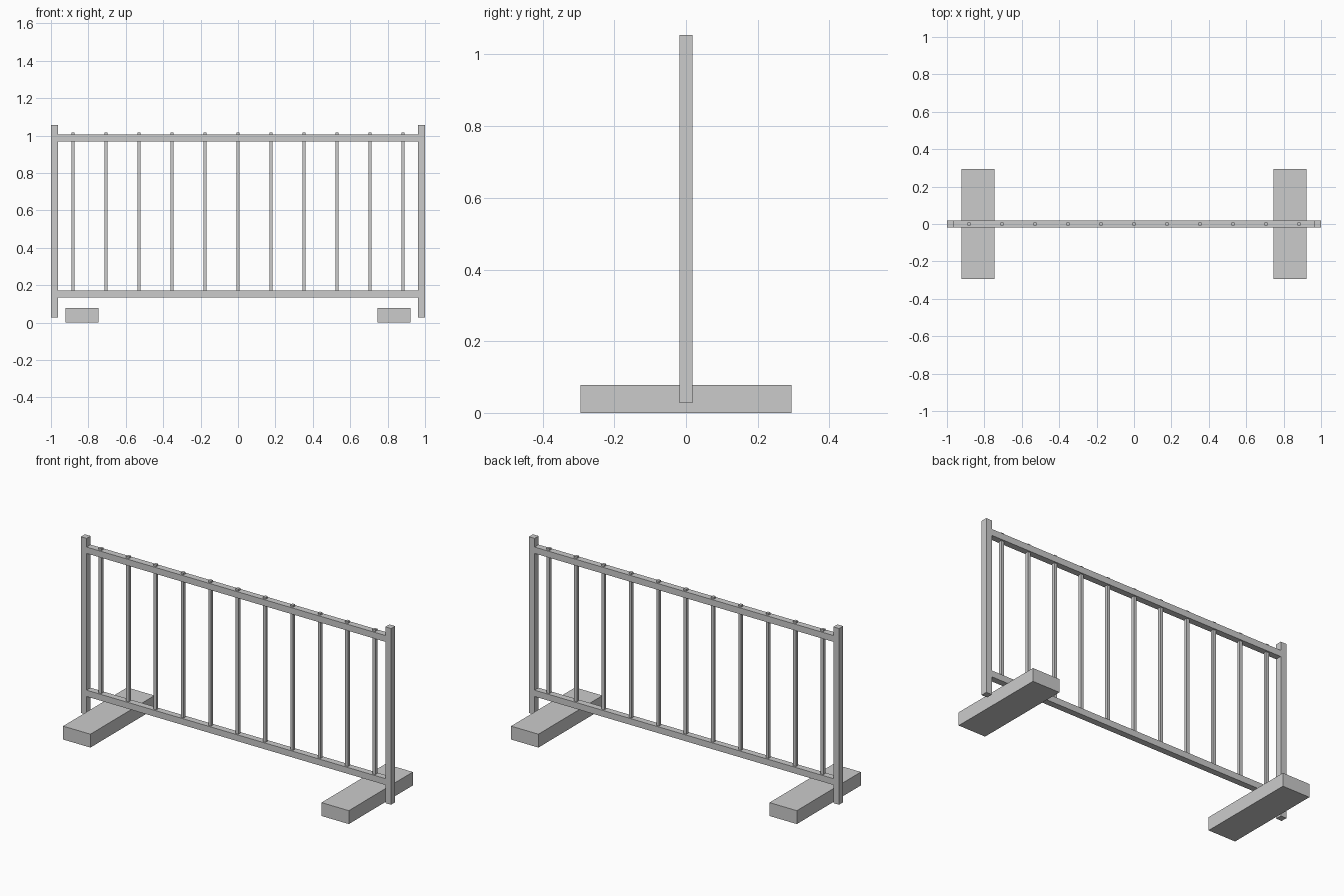
import bpy

if "Cube" in bpy.data.objects:
    bpy.data.objects.remove(bpy.data.objects["Cube"])


def box(name, x, y, z):
    """Add a box spanning the given (min, max) ranges."""
    bpy.ops.mesh.primitive_cube_add(size=1)
    ob = bpy.context.object
    ob.name = name
    ob.location = [(a + b) / 2 for a, b in (x, y, z)]
    ob.scale = [b - a for a, b in (x, y, z)]
    bpy.ops.object.transform_apply(location=True, rotation=False, scale=True)
    return ob


T = 0.0185  # half thickness of posts and rails
B = 0.009   # half thickness of bars

# End posts and ground blocks
for side, s in (("left", -1), ("right", 1)):
    cx = s * (1 - T)
    box(f"{side}_post", (cx - T, cx + T), (-T, T), (0.028, 1.055))
    fx = s * 0.833
    box(f"{side}_foot_block", (fx - 0.088, fx + 0.088), (-0.295, 0.295), (0, 0.078))

# Horizontal rails between the posts
for name, z in (("bottom_rail", 0.152), ("top_rail", 0.986)):
    box(name, (-1 + 2 * T, 1 - 2 * T), (-T, T), (z - T, z + T))

# Vertical bars, poking slightly through the top rail
for i in range(11):
    x = (i - 5) * 0.1765
    box(f"bar_{i + 1}", (x - B, x + B), (-B, B), (0.152, 1.015))
